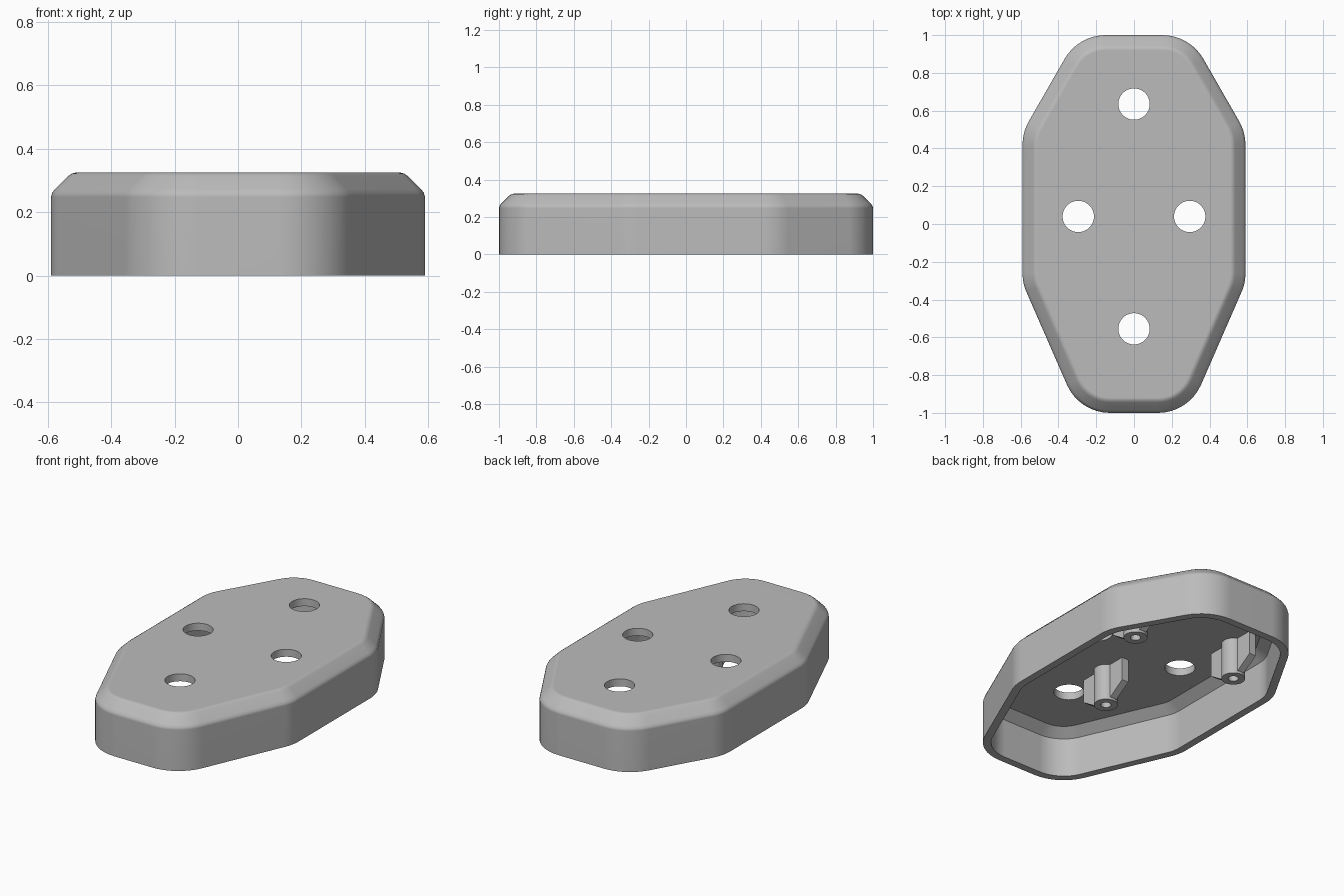
import bpy, bmesh, math
from mathutils import Vector

cube = bpy.data.objects.get("Cube")
if cube:
    bpy.data.objects.remove(cube, do_unlink=True)

grey = bpy.data.materials.new("plain grey")
grey.use_nodes = True
COLOUR = (0.5, 0.5, 0.5, 1)
grey.diffuse_color = COLOUR
grey.node_tree.nodes["Principled BSDF"].inputs["Base Color"].default_value = COLOUR

WALL = 0.045
CEILING = 0.28
CORNER_RADIUS = 0.25
ARC_STEPS = 8


def make_object(name, bm):
    bmesh.ops.recalc_face_normals(bm, faces=bm.faces)
    mesh = bpy.data.meshes.new(name)
    bm.to_mesh(mesh)
    bm.free()
    mesh.materials.append(grey)
    obj = bpy.data.objects.new(name, mesh)
    bpy.context.collection.objects.link(obj)
    return obj


def select_only(obj):
    bpy.ops.object.select_all(action="DESELECT")
    obj.select_set(True)
    bpy.context.view_layer.objects.active = obj


def smooth(obj):
    select_only(obj)
    bpy.ops.object.shade_smooth_by_angle(angle=math.radians(32))


def loft(bm, rings):
    """Skin successive rings of points and cap both ends."""
    loops = [[bm.verts.new(p) for p in ring] for ring in rings]
    for a, b in zip(loops, loops[1:]):
        for i in range(len(a)):
            j = (i + 1) % len(a)
            bm.faces.new((a[i], a[j], b[j], b[i]))
    bm.faces.new(loops[0])
    bm.faces.new(loops[-1])


# Elongated octagon, counter-clockwise, mirrored across x
half = [(0.29, -1), (0.59, -0.313), (0.59, 0.486), (0.295, 1)]
corners = [Vector(p) for p in half] + [Vector((-x, y)) for x, y in reversed(half)]


def outline(inset, z):
    """Rounded octagon pulled inward by inset."""
    points = []
    for i, p in enumerate(corners):
        before = (p - corners[i - 1]).normalized()
        after = (corners[(i + 1) % len(corners)] - p).normalized()
        n0 = Vector((before.y, -before.x))
        n1 = Vector((after.y, -after.x))
        centre = p - CORNER_RADIUS * (n0 + n1) / (1 + n0.dot(n1))
        start = math.atan2(n0.y, n0.x)
        turn = n0.angle(n1)
        for k in range(ARC_STEPS + 1):
            a = start + turn * k / ARC_STEPS
            r = CORNER_RADIUS - inset
            points.append((centre.x + r * math.cos(a), centre.y + r * math.sin(a), z))
    return points


# Hollow shell: inside ceiling, inside wall, rim, outside wall, softened chamfer
profile = [(0.105, CEILING), (WALL, 0.235), (WALL, 0), (0, 0), (0, 0.248),
           (0.004, 0.261), (0.013, 0.273), (0.055, 0.314), (0.067, 0.322), (0.08, 0.325)]
bm = bmesh.new()
loft(bm, [outline(d, z) for d, z in profile])
shell = make_object("shell", bm)

# Four round holes through the top plate
bm = bmesh.new()
for x, y in [(0, 0.635), (0, -0.555), (0.295, 0.04), (-0.295, 0.04)]:
    made = bmesh.ops.create_cone(bm, cap_ends=True, segments=48, radius1=0.083,
                                 radius2=0.083, depth=0.3)
    bmesh.ops.translate(bm, verts=made["verts"], vec=(x, y, 0.35))
cutter = make_object("hole_cutter", bm)
cutter.hide_render = True
cut = shell.modifiers.new("holes", "BOOLEAN")
cut.operation = "DIFFERENCE"
cut.solver = "EXACT"
cut.object = cutter
select_only(shell)
bpy.ops.object.modifier_apply(modifier=cut.name)
bpy.data.objects.remove(cutter, do_unlink=True)
smooth(shell)
weighted = shell.modifiers.new("flat_top_normals", "WEIGHTED_NORMAL")
weighted.keep_sharp = True


# Screw posts under the plate, each with a rib in front and behind
def circle(r, z, x, y, n=32):
    return [(x + r * math.cos(math.tau * i / n), y + r * math.sin(math.tau * i / n), z)
            for i in range(n)]


def screw_post(name, x, y):
    top, bottom = CEILING + 0.01, 0.06
    bm = bmesh.new()
    loft(bm, [circle(r, z, x, y) for r, z in
              [(0.065, top), (0.065, bottom), (0.028, bottom), (0.028, 0.25)]])
    smooth(make_object(name, bm))
    bm = bmesh.new()
    for s in (1, -1):
        side = [(0.05, top), (0.165, top), (0.165, 0.14), (0.065, 0.075), (0.05, 0.075)]
        loft(bm, [[(x + dx, y + s * dy, z) for dy, z in side] for dx in (-0.022, 0.022)])
    make_object(name + "_ribs", bm)


screw_post("front_post", 0, -0.24)
screw_post("back_left_post", 0.35, 0.43)
screw_post("back_right_post", -0.35, 0.43)
